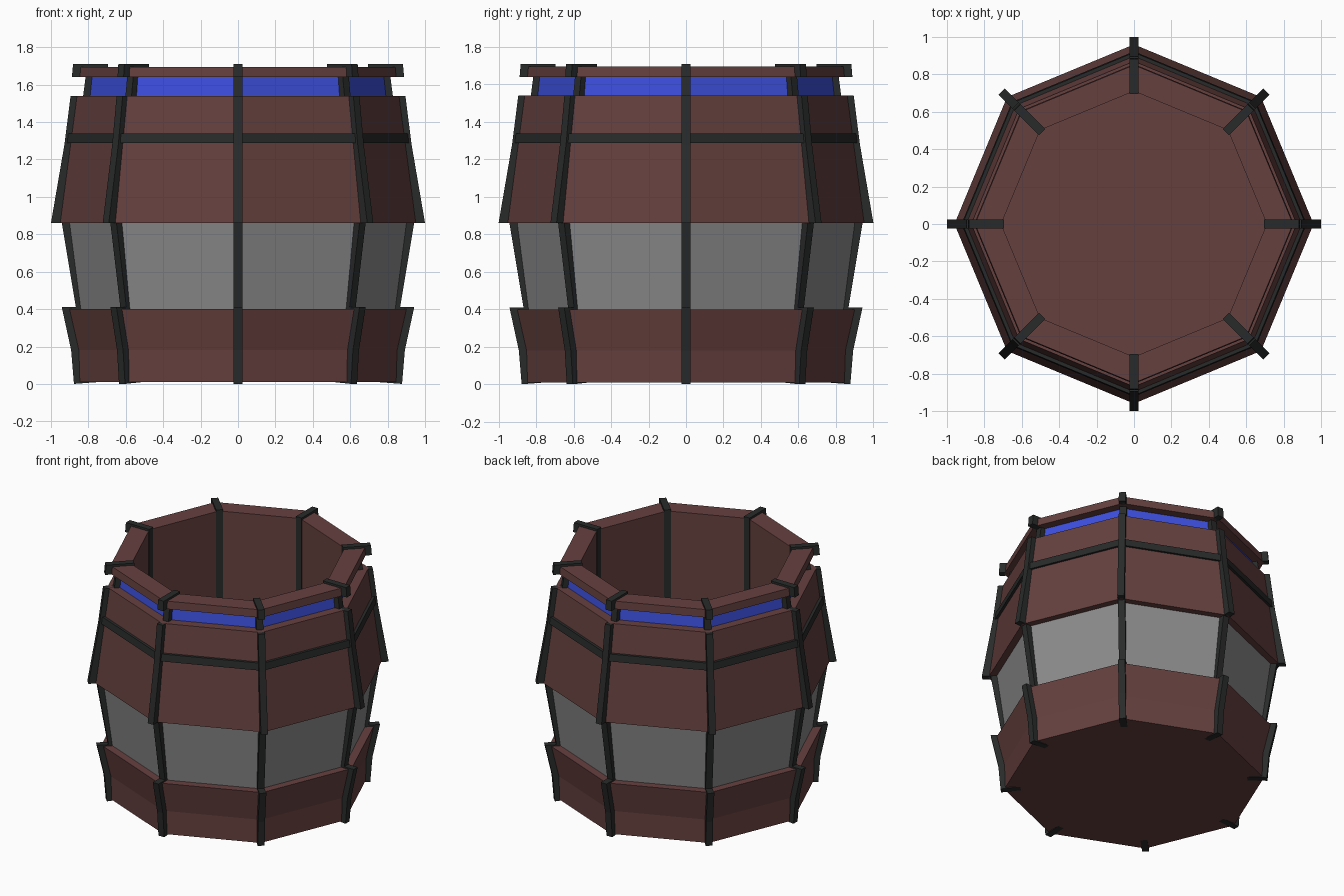
import bpy, bmesh, math

if "Cube" in bpy.data.objects:
    bpy.data.objects.remove(bpy.data.objects["Cube"])

SIDES = 8


def material(name, r, g, b):
    m = bpy.data.materials.new(name)
    m.diffuse_color = (r, g, b, 1)
    m.use_nodes = True
    m.node_tree.nodes["Principled BSDF"].inputs["Base Color"].default_value = m.diffuse_color
    return m


brown = material("brown wood", 0.13, 0.052, 0.049)
grey = material("grey panel", 0.26, 0.26, 0.26)
blue = material("blue stripe", 0.047, 0.08, 0.74)
dark = material("dark metal", 0.022, 0.023, 0.023)


def finish(name, bm, mats):
    bmesh.ops.remove_doubles(bm, verts=bm.verts, dist=0.0005)
    bmesh.ops.recalc_face_normals(bm, faces=bm.faces)
    me = bpy.data.meshes.new(name)
    bm.to_mesh(me)
    bm.free()
    for m in mats:
        me.materials.append(m)
    ob = bpy.data.objects.new(name, me)
    bpy.context.collection.objects.link(ob)
    return ob


def lathe(name, profile, mats, slots=None, floors=()):
    """Closed (or capped) eight-sided ring; slots maps segment -> material."""
    slots = slots or {}
    bm = bmesh.new()
    rings = []
    for r, z in profile:
        rings.append([bm.verts.new((r * math.cos(i * math.tau / SIDES),
                                    r * math.sin(i * math.tau / SIDES), z))
                      for i in range(SIDES)])
    n = len(rings)
    for k in range(n - 1 if floors else n):
        a, b = rings[k], rings[(k + 1) % n]
        for i in range(SIDES):
            j = (i + 1) % SIDES
            f = bm.faces.new((a[i], a[j], b[j], b[i]))
            f.material_index = slots.get(k, 0)
    for k in floors:
        bm.faces.new(rings[k])
    return finish(name, bm, mats)


# barrel shell: underside, outside, rim, inner wall, inner floor
shell = [(0.855, 0.01), (0.86, 0.18), (0.91, 0.40), (0.85, 0.40),
         (0.91, 0.86), (0.96, 0.86), (0.87, 1.54), (0.80, 1.54),
         (0.79, 1.64), (0.855, 1.64), (0.85, 1.695), (0.71, 1.695),
         (0.71, 0.10)]
lathe("barrel_shell", shell, [brown, grey, blue], {3: 1, 7: 2},
      floors=(0, len(shell) - 1))

# dark hoop round the upper band
lathe("upper_hoop", [(0.89, 1.29), (0.923, 1.287), (0.917, 1.338), (0.88, 1.338)],
      [dark])

# corner straps follow the stepped profile, wrap over the rim and run inside
outer = [(0.877, 0.0), (0.892, 0.18), (0.942, 0.41), (0.867, 0.41),
         (0.942, 0.86), (1.0, 0.86), (0.928, 1.28), (0.895, 1.54),
         (0.828, 1.54), (0.815, 1.64), (0.888, 1.64), (0.882, 1.71)]
inner = [(0.695, 1.71), (0.695, 0.09), (0.72, 0.05), (0.72, 0.0)]
strap = outer + inner
WIDTH = 0.046
bm = bmesh.new()
for i in range(SIDES):
    a = i * math.tau / SIDES
    c, s = math.cos(a), math.sin(a)
    sides = [[bm.verts.new((r * c - w * s, r * s + w * c, z if z > 0.02 else 0.012 * (r < 0.8))) for r, z in strap]
             for w in (-WIDTH / 2, WIDTH / 2)]
    n = len(strap)
    bm.faces.new(sides[0])
    bm.faces.new(sides[1][::-1])
    for k in range(n):
        m = (k + 1) % n
        bm.faces.new((sides[0][k], sides[0][m], sides[1][m], sides[1][k]))
finish("corner_straps", bm, [dark])
